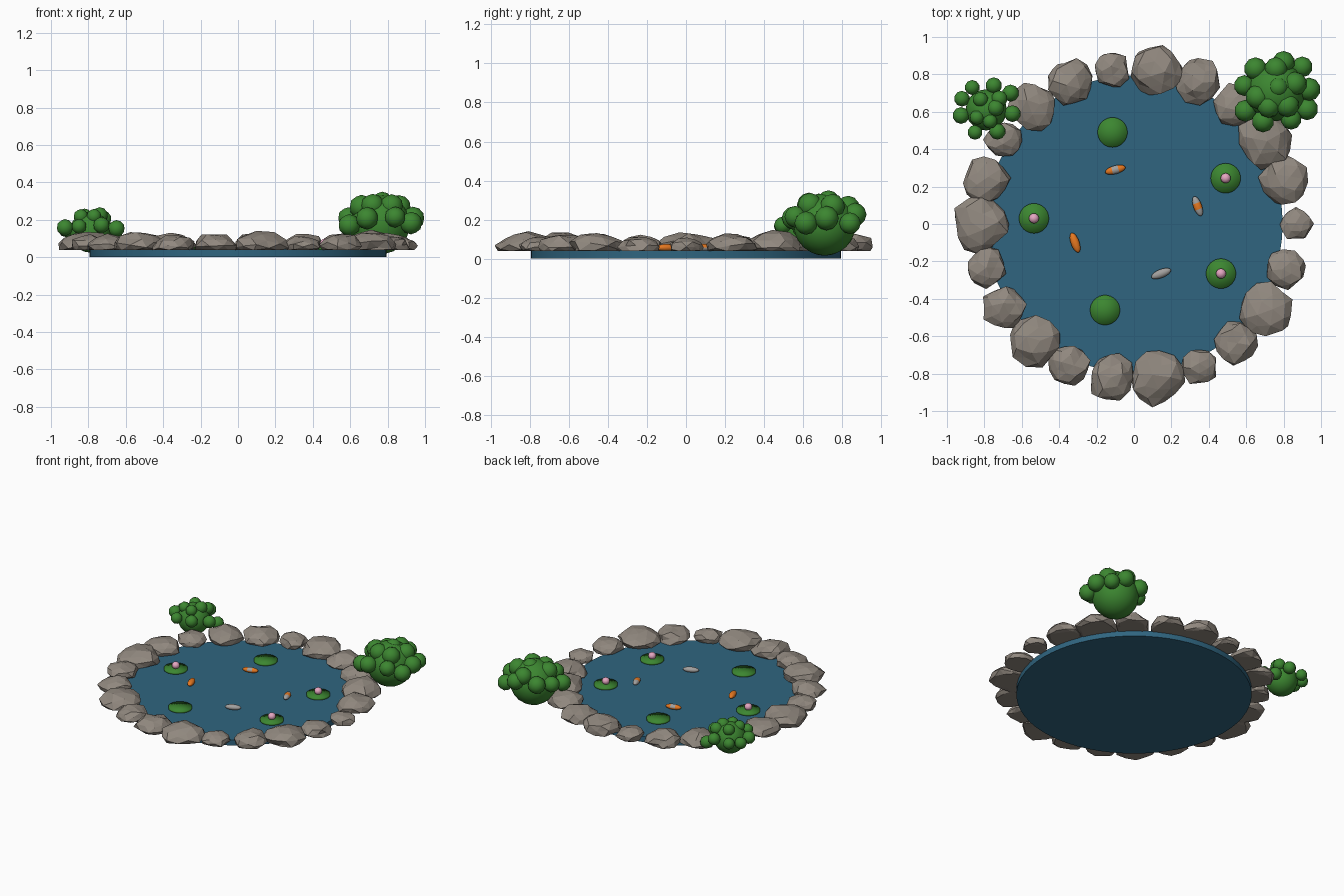
import bpy, bmesh, math, random
from mathutils import Vector, Matrix

if "Cube" in bpy.data.objects:
    bpy.data.objects.remove(bpy.data.objects["Cube"])

random.seed(7)


def material(name, rgb):
    m = bpy.data.materials.new(name)
    m.diffuse_color = (*rgb, 1)
    m.use_nodes = True
    m.node_tree.nodes["Principled BSDF"].inputs["Base Color"].default_value = m.diffuse_color
    return m


WATER = material("water_blue", (0.029, 0.13, 0.215))
STONE = material("stone_grey", (0.28, 0.245, 0.21))
GREEN = material("leaf_green", (0.045, 0.24, 0.03))
PINK = material("blossom_pink", (0.78, 0.38, 0.53))
ORANGE = material("fish_orange", (0.80, 0.19, 0.015))
PALE = material("fish_grey", (0.36, 0.35, 0.34))


def finish(bm, name, mats, smooth=True):
    bmesh.ops.recalc_face_normals(bm, faces=bm.faces)
    for f in bm.faces:
        f.smooth = smooth
    me = bpy.data.meshes.new(name)
    bm.to_mesh(me)
    bm.free()
    for m in mats:
        me.materials.append(m)
    ob = bpy.data.objects.new(name, me)
    bpy.context.collection.objects.link(ob)
    return ob


def place(x, y, z, sx, sy, sz, angle=0):
    return (Matrix.Translation((x, y, z)) @ Matrix.Rotation(math.radians(angle), 4, 'Z')
            @ Matrix.Diagonal((sx, sy, sz, 1)))


# Water disc
bm = bmesh.new()
bmesh.ops.create_cone(bm, cap_ends=True, segments=64, radius1=0.795, radius2=0.795,
                      depth=0.042, matrix=Matrix.Translation((0, 0, 0.021)))
water = finish(bm, "pond_water", [WATER])
bpy.context.view_layer.objects.active = water
water.select_set(True)
bpy.ops.object.shade_smooth_by_angle(angle=math.radians(35))
water.select_set(False)

# Ring of faceted rocks with flattened undersides; sizes run counter-clockwise from +x
SIZES = [.09, .13, .15, .12, .12, .14, .095, .125, .13, .10, .125,
         .15, .105, .115, .14, .11, .125, .145, .095, .12, .14, .11]
for i, s in enumerate(SIZES):
    a = 2 * math.pi * i / len(SIZES)
    r = 0.833 + 0.12 * (0.12 - s) + 0.02 * (i == 0) + 0.01 * math.cos(a)
    bm = bmesh.new()
    bmesh.ops.create_icosphere(bm, subdivisions=2, radius=1)
    spin = Matrix.Rotation(random.uniform(0, 6.28), 4, Vector((random.random(), 1, random.random())))
    bm.transform(spin)
    for v in bm.verts:
        v.co *= random.uniform(0.86, 1.12)
    bm.transform(place(r * math.cos(a), r * math.sin(a), 0.06, s, s, 0.008 + 0.47 * s))
    for v in bm.verts:
        v.co.z = max(v.co.z, 0.038)
    finish(bm, f"rock_{i + 1}", [STONE], smooth=False)

# Lily pads, some with a blossom
PADS = [(.49, .245, 1), (-.535, .03, 1), (.465, -.265, 1), (-.115, .49, 0), (-.155, -.46, 0)]
for i, (x, y, flower) in enumerate(PADS):
    bm = bmesh.new()
    bmesh.ops.create_cone(bm, cap_ends=True, cap_tris=True, segments=32, radius1=0.08,
                          radius2=0.08, depth=0.016, matrix=Matrix.Translation((x, y, 0.047)))
    finish(bm, f"lily_pad_{i + 1}", [GREEN])
    if flower:
        bm = bmesh.new()
        bmesh.ops.create_uvsphere(bm, u_segments=16, v_segments=10, radius=1,
                                  matrix=place(x, y, 0.074, .027, .027, .025))
        finish(bm, f"lily_blossom_{i + 1}", [PINK])

# Fish: x, y, heading, body colour, middle-patch colour
FISH = [(-.10, .29, 15, ORANGE, PALE), (.34, .095, -70, PALE, ORANGE),
        (-.315, -.10, -70, ORANGE, ORANGE), (.145, -.265, 22, PALE, PALE)]
for i, (x, y, ang, body, patch) in enumerate(FISH):
    bm = bmesh.new()
    bmesh.ops.create_uvsphere(bm, u_segments=12, v_segments=10, radius=1,
                              matrix=Matrix.Rotation(math.pi / 2, 4, 'Y'))
    for f in bm.faces:
        c = f.calc_center_median()
        f.material_index = int(-0.25 < c.x < 0.35 and c.z > 0.2)
    bm.transform(place(x, y, 0.056, .056, .023, .019, ang))
    finish(bm, f"fish_{i + 1}", [body, patch])


# Bushes: a round core with leafy clumps spread over its top and sides
def bush(name, cx, cy, core, cz, spread, low, rise, blob, offsets):
    bm = bmesh.new()
    bmesh.ops.create_icosphere(bm, subdivisions=3, radius=core,
                               matrix=Matrix.Translation((cx, cy, cz)))
    for dx, dy in offsets:
        d = min(1, math.hypot(dx, dy) / spread)
        z = low + rise * math.sqrt(1 - d * d)
        bmesh.ops.create_icosphere(bm, subdivisions=2, radius=blob * random.uniform(.92, 1.08),
                                   matrix=Matrix.Translation((cx + dx, cy + dy, z)))
    finish(bm, name, [GREEN])


bush("large_bush", .76, .71, .16, .175, .21, .10, .195, .06,
     [(.04, .155), (.14, .13), (-.11, .12), (-.17, .03), (0, .12), (.175, .01),
      (.165, -.095), (.08, -.15), (-.07, -.16), (-.165, -.105), (-.1, -.03),
      (.01, .02), (.06, -.075), (.10, .04), (-.04, -.08)])
bush("small_bush", -.79, .61, .11, .135, .155, .10, .13, .042,
     [(.04, .13), (-.075, .12), (.13, .09), (-.13, .06), (.14, -.02), (-.135, -.03),
      (-.06, -.12), (.06, -.115), (.05, .01), (-.05, -.04), (-.03, .055), (.07, .06), (.02, -.06)])
